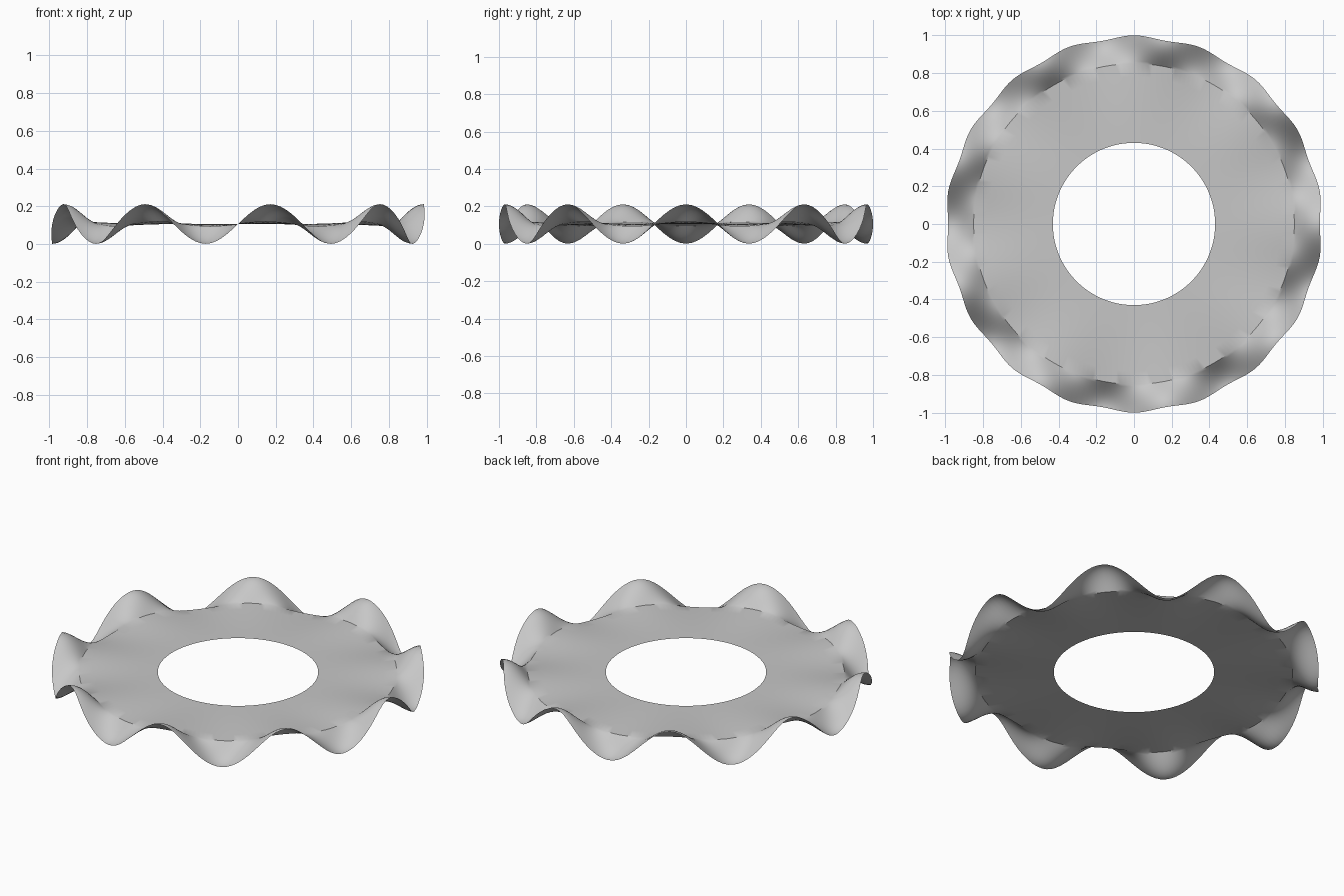
import bpy, bmesh, math

cube = bpy.data.objects.get("Cube")
if cube:
    bpy.data.objects.remove(cube, do_unlink=True)

SEGMENTS, WAVES = 216, 9
HOLE, CREASE, RIM = 0.43, 0.85, 1.0
MID, SWAY, WAVE = 0.106, 0.012, 0.105

# One plain grey
grey = bpy.data.materials.new("grey")
grey.use_nodes = True
colour = (0.57, 0.57, 0.57, 1)
grey.diffuse_color = colour
grey.node_tree.nodes["Principled BSDF"].inputs["Base Color"].default_value = colour


def ring(bm, radius, height, pull):
    """Closed ring of vertices waving up and down by height."""
    verts = []
    for i in range(SEGMENTS):
        a = math.tau * i / SEGMENTS
        s = math.sin(WAVES * a)
        r = radius - pull * s * s
        verts.append(bm.verts.new((r * math.sin(a), -r * math.cos(a), MID + height * s)))
    return verts


bm = bmesh.new()
rings = []

# Nearly flat disc around the central hole
for k in range(7):
    t = k / 6
    rings.append(ring(bm, HOLE + (CREASE - HOLE) * t, SWAY * t * t, 0))

# Ruffle that rises steeply at the crease and levels out at the rim
for k in range(1, 13):
    t = k / 12
    lift = math.sin(t * math.pi / 2)
    rings.append(ring(bm, CREASE + (RIM - CREASE) * t, SWAY + (WAVE - SWAY) * lift, 0.015 * t))

for inner, outer in zip(rings, rings[1:]):
    for i in range(SEGMENTS):
        j = (i + 1) % SEGMENTS
        bm.faces.new((inner[i], outer[i], outer[j], inner[j]))

mesh = bpy.data.meshes.new("ruffled_ring")
bm.to_mesh(mesh)
bm.free()
mesh.materials.append(grey)
obj = bpy.data.objects.new("ruffled_ring", mesh)
bpy.context.collection.objects.link(obj)

bpy.ops.object.select_all(action="DESELECT")
obj.select_set(True)
bpy.context.view_layer.objects.active = obj
bpy.ops.object.shade_smooth_by_angle(angle=math.radians(30))
